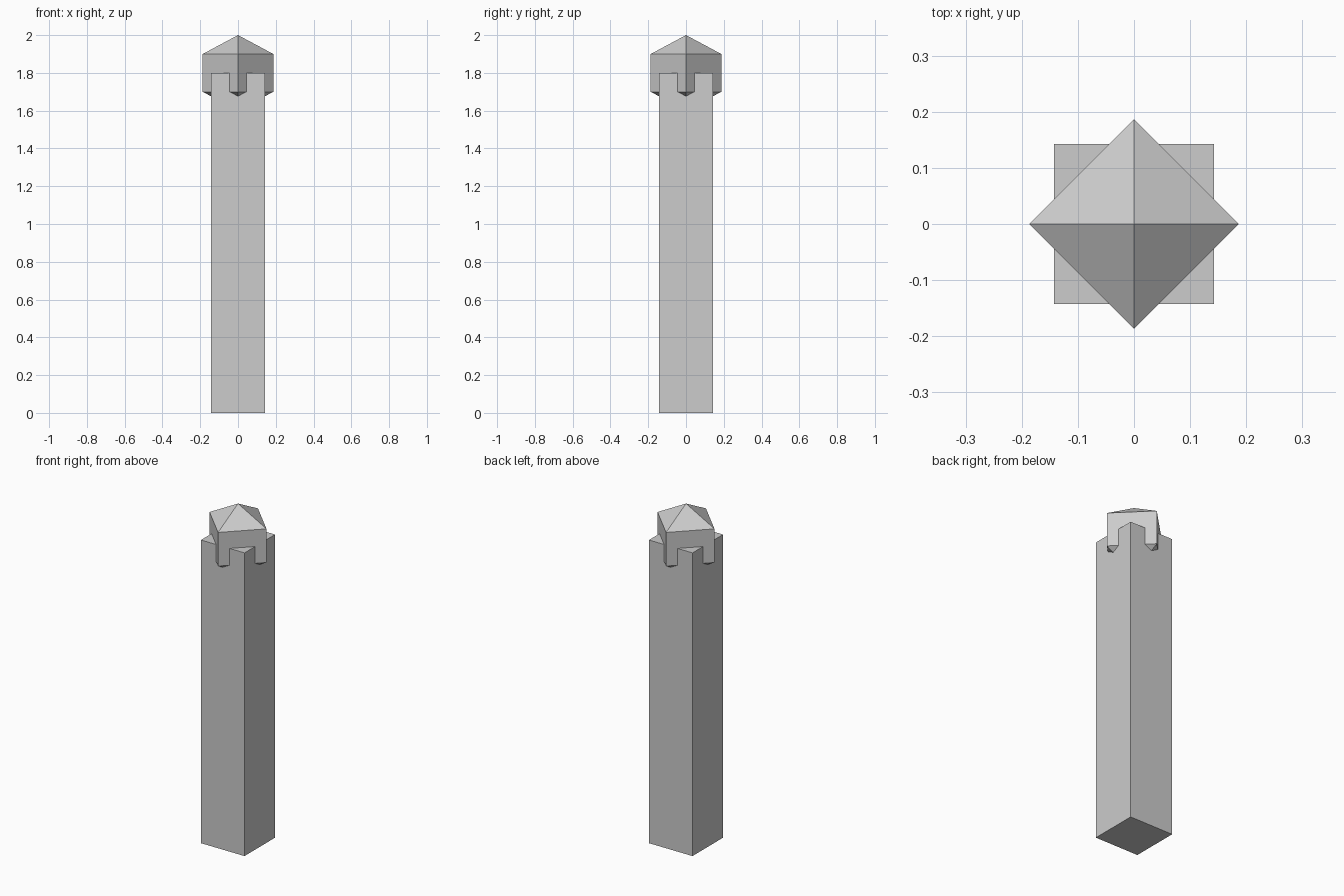
import bpy, bmesh, math

if "Cube" in bpy.data.objects:
    bpy.data.objects.remove(bpy.data.objects["Cube"])

stone = bpy.data.materials.new("light_grey")
stone.diffuse_color = (0.604, 0.604, 0.604, 1)
stone.use_nodes = True
stone.node_tree.nodes["Principled BSDF"].inputs["Base Color"].default_value = stone.diffuse_color


def four_sided(name, profile, turn):
    """Stack square rings (radius to corner, z); radius 0 makes a point."""
    bm = bmesh.new()
    rings = []
    for r, z in profile:
        if r == 0:
            rings.append([bm.verts.new((0, 0, z))] * 4)
        else:
            angles = [turn + i * math.pi / 2 for i in range(4)]
            rings.append([bm.verts.new((r * math.cos(a), r * math.sin(a), z)) for a in angles])
    for low, high in zip(rings, rings[1:]):
        for i in range(4):
            j = (i + 1) % 4
            corners = [low[i], low[j], high[j], high[i]]
            bm.faces.new(list(dict.fromkeys(corners)))
    # close flat ends
    for ring in (rings[0], rings[-1]):
        if ring[0] is not ring[1]:
            bm.faces.new(ring)
    bmesh.ops.recalc_face_normals(bm, faces=bm.faces)
    mesh = bpy.data.meshes.new(name)
    bm.to_mesh(mesh)
    bm.free()
    mesh.materials.append(stone)
    obj = bpy.data.objects.new(name, mesh)
    bpy.context.collection.objects.link(obj)
    return obj


# Square shaft
half = 0.143
four_sided("post_shaft", [(half * math.sqrt(2), 0), (half * math.sqrt(2), 1.8)], math.pi / 4)

# Diamond-set cap, pointed above and below
four_sided("post_cap", [(0, 1.6), (0.187, 1.7), (0.187, 1.9), (0, 2.0)], 0)
